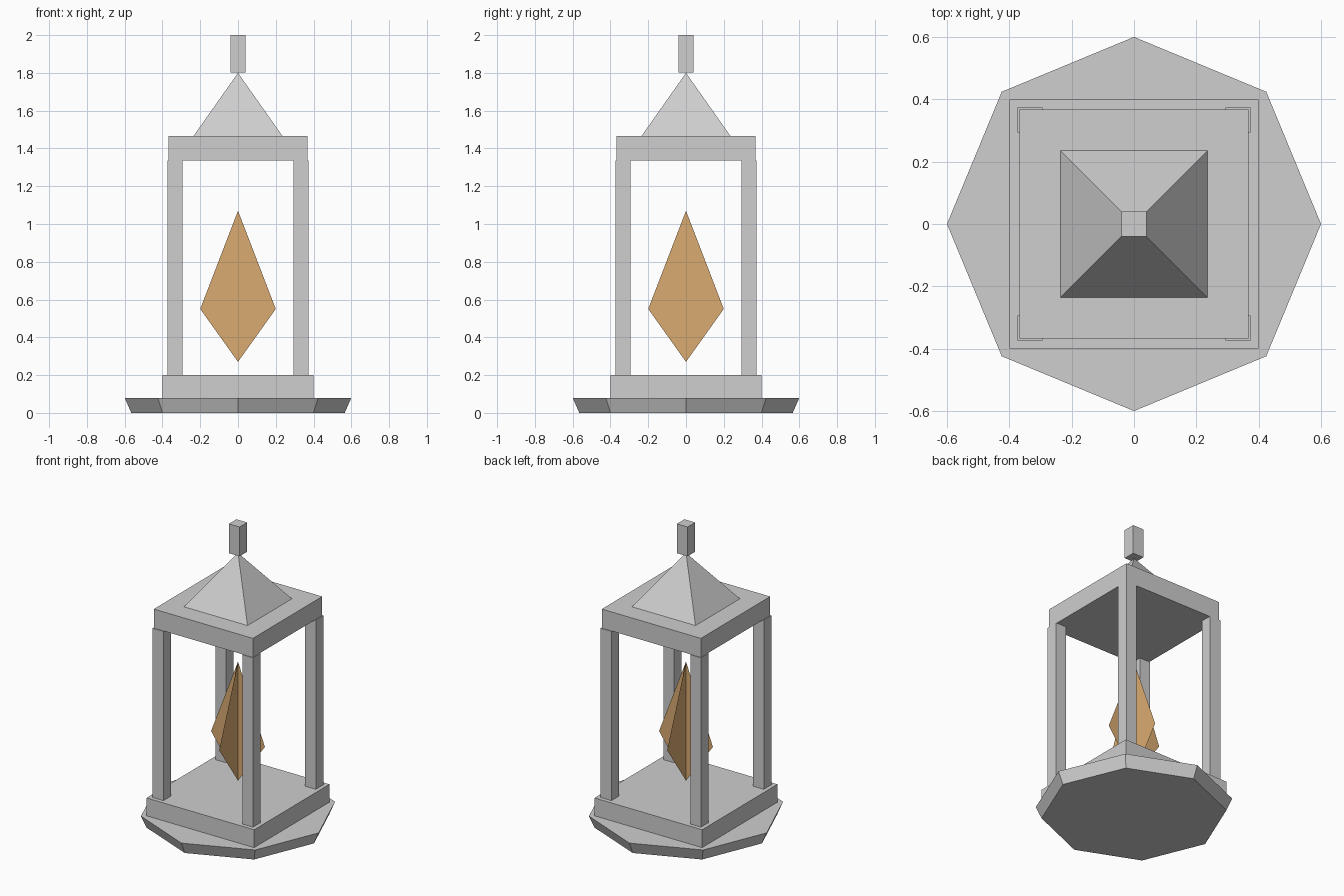
import bpy, bmesh, math

if "Cube" in bpy.data.objects:
    bpy.data.objects.remove(bpy.data.objects["Cube"])


def material(name, rgb):
    m = bpy.data.materials.new(name)
    m.diffuse_color = (*rgb, 1.0)
    m.use_nodes = True
    m.node_tree.nodes["Principled BSDF"].inputs["Base Color"].default_value = m.diffuse_color
    return m


STONE = material("grey stone", (0.62, 0.62, 0.62))
FLAME = material("amber flame", (0.70, 0.41, 0.165))


def finish(name, bm, mat):
    mesh = bpy.data.meshes.new(name)
    bm.to_mesh(mesh)
    bm.free()
    mesh.materials.append(mat)
    obj = bpy.data.objects.new(name, mesh)
    bpy.context.collection.objects.link(obj)
    return obj


def frustum(name, sides, r_bottom, r_top, z0, z1, turn=0.0, x=0.0, y=0.0):
    """Flat-sided tapered prism between two heights; radii go to the corners."""
    bm = bmesh.new()
    bmesh.ops.create_cone(bm, cap_ends=True, segments=sides, radius1=r_bottom,
                          radius2=r_top, depth=z1 - z0)
    for v in bm.verts:
        px, py = v.co.x, v.co.y
        v.co.x = x + px * math.cos(turn) - py * math.sin(turn)
        v.co.y = y + px * math.sin(turn) + py * math.cos(turn)
        v.co.z += (z0 + z1) / 2
    return finish(name, bm, STONE)


def block(name, half, z0, z1, x=0.0, y=0.0, half_top=None):
    """Square block given by half widths."""
    top = half if half_top is None else half_top
    return frustum(name, 4, half * math.sqrt(2), top * math.sqrt(2),
                   z0, z1, math.pi / 4, x, y)


# Octagonal foot, flared upwards
frustum("foot", 8, 0.565, 0.60, 0.0, 0.08)

# Square base
block("base", 0.40, 0.08, 0.20)

# Four corner posts, standing slightly proud of the cap
for label, sx, sy in (("front_left", -1, -1), ("front_right", 1, -1),
                      ("back_left", -1, 1), ("back_right", 1, 1)):
    block(f"post_{label}", 0.04, 0.20, 1.337, sx * 0.333, sy * 0.333)

# Cap slab, pyramid roof and finial
block("cap", 0.368, 1.337, 1.465)
block("roof", 0.236, 1.465, 1.80, half_top=0.0)
block("finial", 0.04, 1.803, 2.0)

# Flame made of two crossed kite-shaped sheets
KITE = [(0.0, 0.27), (0.2, 0.55), (0.0, 1.07), (-0.2, 0.55)]
bm = bmesh.new()
for across_x in (True, False):
    bm.faces.new([bm.verts.new((u, 0, z) if across_x else (0, u, z))
                  for u, z in KITE])
finish("flame", bm, FLAME)
